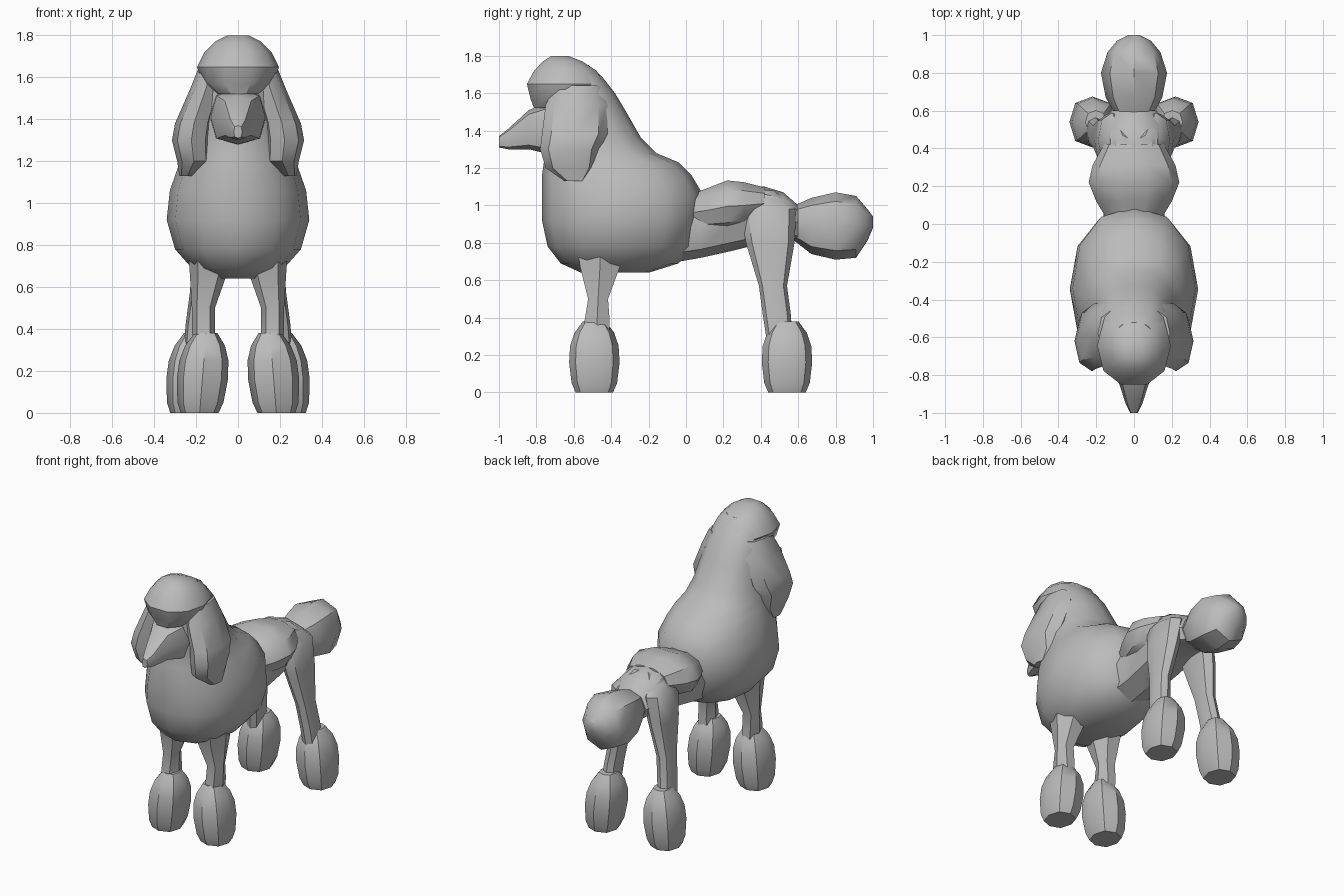
import bpy
import bmesh
from math import sin, cos, pi, radians, copysign

default = bpy.data.objects.get("Cube")
if default:
    bpy.data.objects.remove(default, do_unlink=True)

GREY = (0.5, 0.5, 0.5, 1)
coat = bpy.data.materials.new("coat_grey")
coat.use_nodes = True
coat.diffuse_color = GREY
coat.node_tree.nodes["Principled BSDF"].inputs["Base Color"].default_value = GREY


def soften(value, power):
    """Push a sine or cosine outwards so that a ring becomes more boxy."""
    return 0.0 if abs(value) < 1e-6 else copysign(abs(value) ** power, value)


def loft(name, rings, axis="z", sides=8, power=0.85, side=1):
    """Skin a stack of rings; each ring is (level, x_min, x_max, low, high).
    Low and high run along y for vertical stacks, along z for lengthwise ones."""
    bm = bmesh.new()
    loops = []
    for level, x_min, x_max, low, high in rings:
        loop = []
        for i in range(sides):
            angle = 2 * pi * i / sides
            x = (x_min + x_max) / 2 + (x_max - x_min) / 2 * soften(cos(angle), power)
            other = (low + high) / 2 + (high - low) / 2 * soften(sin(angle), power)
            point = (x * side, other, level) if axis == "z" else (x * side, level, other)
            loop.append(bm.verts.new(point))
        loops.append(loop)
    for lower, upper in zip(loops, loops[1:]):
        for i in range(sides):
            j = (i + 1) % sides
            bm.faces.new((lower[i], lower[j], upper[j], upper[i]))
    bm.faces.new(loops[0])
    bm.faces.new(loops[-1])
    bmesh.ops.recalc_face_normals(bm, faces=bm.faces[:])

    mesh = bpy.data.meshes.new(name)
    bm.to_mesh(mesh)
    bm.free()
    mesh.materials.append(coat)
    obj = bpy.data.objects.new(name, mesh)
    bpy.context.collection.objects.link(obj)
    bpy.ops.object.select_all(action="DESELECT")
    obj.select_set(True)
    bpy.context.view_layer.objects.active = obj
    bpy.ops.object.shade_smooth_by_angle(angle=radians(38))


def centred(rings):
    """Expand (level, half_width, low, high) into symmetrical rings."""
    return [(level, -half, half, low, high) for level, half, low, high in rings]


# Fluffy chest that narrows up through the neck into the back of the head
loft("chest_neck_and_head", centred([
    (0.64, 0.12, -0.56, -0.2),
    (0.69, 0.22, -0.67, -0.04),
    (0.78, 0.3, -0.74, 0.05),
    (0.92, 0.34, -0.77, 0.08),
    (1.06, 0.325, -0.77, 0.09),
    (1.16, 0.29, -0.77, 0.03),
    (1.23, 0.26, -0.76, -0.04),
    (1.28, 0.24, -0.75, -0.16),
    (1.36, 0.22, -0.75, -0.24),
    (1.5, 0.2, -0.76, -0.32),
    (1.6, 0.19, -0.76, -0.38),
    (1.69, 0.16, -0.76, -0.45),
    (1.75, 0.12, -0.74, -0.52),
]), sides=12, power=0.9)

# Rounded topknot overhanging the face
loft("topknot", centred([
    (1.52, 0.11, -0.82, -0.5),
    (1.57, 0.17, -0.84, -0.45),
    (1.65, 0.195, -0.86, -0.43),
    (1.72, 0.16, -0.82, -0.47),
    (1.77, 0.11, -0.77, -0.55),
    (1.8, 0.05, -0.72, -0.63),
]), sides=10, power=0.9)

# Deep wedge-shaped muzzle
loft("muzzle", centred([
    (-1.0, 0.02, 1.31, 1.37),
    (-0.95, 0.045, 1.3, 1.41),
    (-0.84, 0.08, 1.3, 1.51),
    (-0.76, 0.13, 1.28, 1.54),
    (-0.6, 0.14, 1.28, 1.55),
]), axis="y", power=0.7)

# Narrow waist running back to the rump
loft("waist_and_rump", centred([
    (-0.15, 0.17, 0.68, 1.06),
    (0.08, 0.16, 0.72, 1.06),
    (0.26, 0.17, 0.76, 1.1),
    (0.42, 0.17, 0.8, 1.1),
    (0.52, 0.17, 0.82, 1.07),
    (0.6, 0.12, 0.81, 1.0),
]), axis="y", power=0.9)

# Clipped tuft of fur swelling over the hips
loft("hip_tuft", centred([
    (0.02, 0.14, 0.86, 1.06),
    (0.12, 0.2, 0.85, 1.1),
    (0.22, 0.24, 0.85, 1.14),
    (0.31, 0.22, 0.87, 1.13),
    (0.42, 0.16, 0.92, 1.1),
]), axis="y", sides=10, power=0.95)

# Tail pompom
loft("tail_pompom", centred([
    (0.58, 0.1, 0.81, 1.0),
    (0.67, 0.15, 0.74, 1.04),
    (0.8, 0.175, 0.71, 1.07),
    (0.91, 0.14, 0.72, 1.05),
    (0.97, 0.09, 0.81, 0.98),
    (1.0, 0.03, 0.88, 0.94),
]), axis="y", power=0.9)

# Shared outline of a foot pompom: height, share of full size
POMPOM = [(0, 0.74), (0.05, 0.9), (0.16, 1), (0.25, 0.96), (0.32, 0.78), (0.38, 0.45)]


def foot_pompom(name, x, y, side):
    """Round pompom that leans inwards towards its top."""
    half_x, half_y = 0.122, 0.135
    rings = []
    for z, share in POMPOM:
        middle = x - 0.08 * (z - 0.16)
        rings.append((z, middle - half_x * share, middle + half_x * share,
                      y - half_y * share, y + half_y * share))
    loft(name, rings, side=side)


for label, side in (("left", 1), ("right", -1)):
    # Long drooping ears, blended into the head at the top and back
    loft(label + "_ear", [
        (1.13, 0.2, 0.28, -0.65, -0.54),
        (1.2, 0.13, 0.29, -0.75, -0.48),
        (1.3, 0.13, 0.315, -0.78, -0.46),
        (1.38, 0.12, 0.3, -0.77, -0.42),
        (1.54, 0.08, 0.23, -0.75, -0.42),
        (1.64, 0.06, 0.19, -0.7, -0.46),
    ], power=0.95, side=side)

    # Front leg, flaring into the chest
    loft(label + "_front_leg", [
        (0.3, 0.11, 0.21, -0.55, -0.4),
        (0.39, 0.11, 0.22, -0.55, -0.4),
        (0.5, 0.11, 0.22, -0.53, -0.41),
        (0.67, 0.05, 0.23, -0.58, -0.34),
        (0.8, 0.04, 0.24, -0.6, -0.32),
    ], sides=6, side=side)
    foot_pompom(label + "_front_pompom", 0.17, -0.49, side)

    # Hind leg, broad at the thigh and merging into the rump
    loft(label + "_hind_leg", [
        (0.29, 0.16, 0.26, 0.43, 0.57),
        (0.42, 0.15, 0.25, 0.41, 0.56),
        (0.57, 0.13, 0.23, 0.39, 0.54),
        (0.8, 0.08, 0.21, 0.32, 0.58),
        (0.98, 0.04, 0.19, 0.29, 0.59),
        (1.08, 0.02, 0.1, 0.34, 0.47),
    ], side=side)
    foot_pompom(label + "_hind_pompom", 0.22, 0.54, side)
